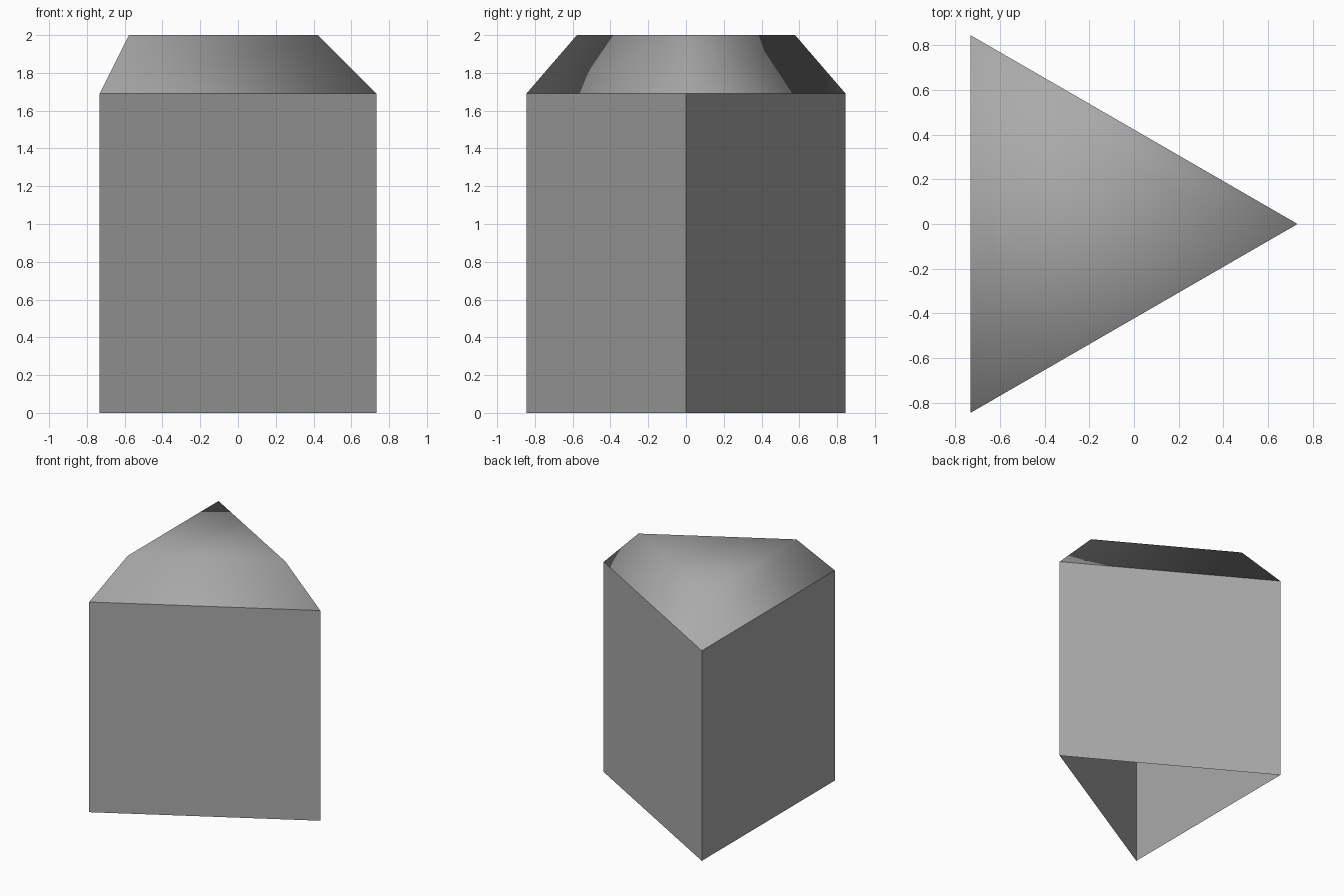
import bpy
import bmesh
from math import cos, sin, tau

# Remove the default cube
cube = bpy.data.objects.get("Cube")
if cube:
    bpy.data.objects.remove(cube, do_unlink=True)

RADIUS = 0.976          # circumradius of the triangular plan
TOP_RADIUS = 0.667      # circumradius of the flat crown
WALL_TOP = 1.69
HEIGHT = 2.0
CENTRE_X = -RADIUS / 4  # centres the bounding box on x = 0

grey = bpy.data.materials.new("plain grey")
grey.use_nodes = True
colour = (0.4, 0.4, 0.4, 1.0)
grey.diffuse_color = colour
grey.node_tree.nodes["Principled BSDF"].inputs["Base Color"].default_value = colour


def ring(bm, radius, z):
    """Three corners of an equilateral triangle, counter-clockwise."""
    return [bm.verts.new((CENTRE_X + radius * cos(tau * i / 3),
                          radius * sin(tau * i / 3), z)) for i in range(3)]


def finish(bm, name, smooth):
    for face in bm.faces:
        face.smooth = smooth
    mesh = bpy.data.meshes.new(name)
    bm.to_mesh(mesh)
    bm.free()
    mesh.materials.append(grey)
    obj = bpy.data.objects.new(name, mesh)
    bpy.context.collection.objects.link(obj)


# Flat side walls, open underneath
bm = bmesh.new()
low, high = ring(bm, RADIUS, 0), ring(bm, RADIUS, WALL_TOP)
for i in range(3):
    j = (i + 1) % 3
    bm.faces.new((low[i], low[j], high[j], high[i]))
finish(bm, "side_walls", False)

# Tapered cap, smooth all over and split from the walls
bm = bmesh.new()
low, high = ring(bm, RADIUS, WALL_TOP), ring(bm, TOP_RADIUS, HEIGHT)
for i in range(3):
    j = (i + 1) % 3
    bm.faces.new((low[i], low[j], high[j]))
    bm.faces.new((low[i], high[j], high[i]))
bm.faces.new(high)
finish(bm, "tapered_cap", True)
